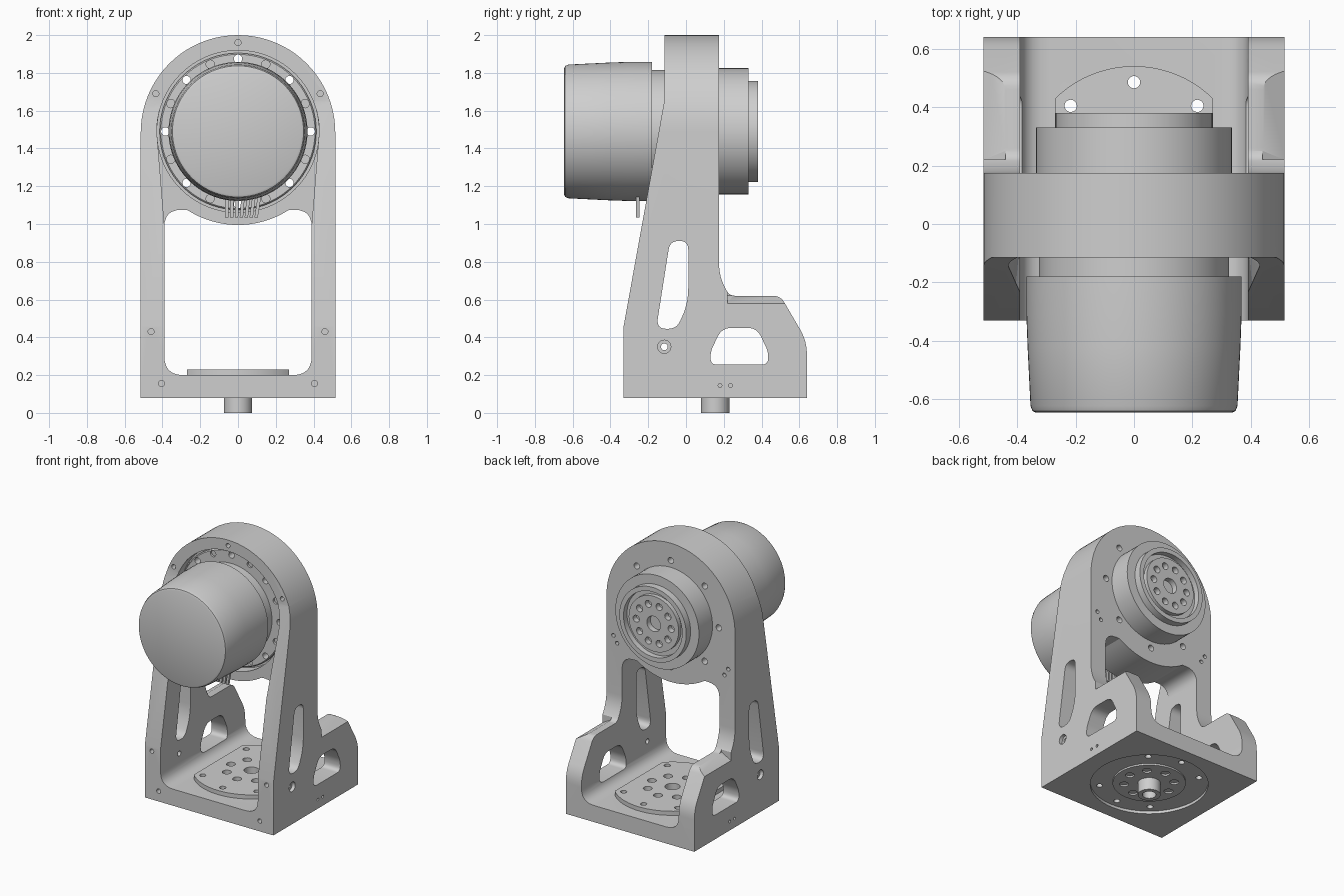
import bpy, bmesh
from math import sin, cos, pi, radians, asin
from mathutils import Vector

if "Cube" in bpy.data.objects:
    bpy.data.objects.remove(bpy.data.objects["Cube"], do_unlink=True)

grey = bpy.data.materials.new("machined grey")
grey.use_nodes = True
COLOUR = (0.62, 0.62, 0.62, 1)
grey.diffuse_color = COLOUR
grey.node_tree.nodes["Principled BSDF"].inputs["Base Color"].default_value = COLOUR

AXIS_Z = 1.49      # height of the motor axis
BASE_Y = 0.155     # depth of the base flange centre


def place(axis, u, v, w):
    return {"X": (w, u, v), "Y": (u, w, v), "Z": (u, v, w)}[axis]


def finish(name, bm):
    bmesh.ops.recalc_face_normals(bm, faces=bm.faces)
    mesh = bpy.data.meshes.new(name)
    bm.to_mesh(mesh)
    bm.free()
    mesh.materials.append(grey)
    obj = bpy.data.objects.new(name, mesh)
    bpy.context.collection.objects.link(obj)
    return obj


def add_prism(bm, pts, axis, lo, hi):
    rings = [[bm.verts.new(place(axis, u, v, w)) for u, v in pts] for w in (lo, hi)]
    for ring in rings:
        bm.faces.new(ring)
    n = len(pts)
    for i in range(n):
        j = (i + 1) % n
        bm.faces.new((rings[0][i], rings[0][j], rings[1][j], rings[1][i]))


def prism(name, pts, axis, lo, hi):
    bm = bmesh.new()
    add_prism(bm, pts, axis, lo, hi)
    return finish(name, bm)


def arc(u, v, r, start, end, n):
    return [(u + r * cos(start + (end - start) * i / n),
             v + r * sin(start + (end - start) * i / n)) for i in range(n + 1)]


def circle(u, v, r, n=64):
    return arc(u, v, r, 0, 2 * pi, n)[:-1]


def rounded(corners, steps=6):
    """Closed polygon from (u, v, setback); each corner is eased by a curve."""
    out = []
    for i, (u, v, d) in enumerate(corners):
        p = Vector((u, v))
        if not d:
            out.append((u, v))
            continue
        a, b = (p + (Vector(q[:2]) - p).normalized() * d
                for q in (corners[i - 1], corners[(i + 1) % len(corners)]))
        for k in range(steps + 1):
            t = k / steps
            out.append(tuple(a * (1 - t) ** 2 + p * 2 * t * (1 - t) + b * t * t))
    return out


def drills(holes, axis, lo, hi):
    bm = bmesh.new()
    for u, v, r in holes:
        add_prism(bm, circle(u, v, r, 20), axis, lo, hi)
    return finish("drill_cutter", bm)


def polar(u, v, pcd, r, angles):
    return [(u + pcd * cos(radians(a)), v + pcd * sin(radians(a)), r) for a in angles]


def boolean(obj, cutter, op="DIFFERENCE"):
    mod = obj.modifiers.new("cut", "BOOLEAN")
    mod.operation, mod.solver, mod.object = op, "EXACT", cutter
    bpy.context.view_layer.objects.active = obj
    bpy.ops.object.modifier_apply(modifier=mod.name)
    bpy.data.objects.remove(cutter, do_unlink=True)


def lathe(name, profile, n=72):
    """Turn (radius, y) points about the motor axis."""
    bm = bmesh.new()
    rings = []
    for r, y in profile:
        pts = circle(0, AXIS_Z, r, n) if r else [(0, AXIS_Z)]
        rings.append([bm.verts.new((x, y, z)) for x, z in pts])
    for a, b in zip(rings, rings[1:]):
        for i in range(n):
            j = (i + 1) % n
            loop = [a[i % len(a)], a[j % len(a)], b[j % len(b)], b[i % len(b)]]
            bm.faces.new(list(dict.fromkeys(loop)))
    bmesh.ops.remove_doubles(bm, verts=bm.verts, dist=1e-5)
    return finish(name, bm)


# Frame: side profile intersected with the arched front outline
side = rounded([(-.33, .08, 0), (.64, .08, 0), (.64, .38, .07), (.50, .62, .04),
                (.23, .62, .03), (.175, .72, .07), (.175, 2.05, 0), (-.115, 2.05, 0),
                (-.115, 1.65, 0), (-.33, .46, 0)])
frame = prism("support_frame", side, "X", -.6, .6)
outline = [(-.515, .02), (.515, .02)] + arc(0, 1.485, .515, 0, pi, 40)
boolean(frame, prism("outline", outline, "Y", -1, 1), "INTERSECT")

# Window between the legs, its top following the motor ring
half = asin(.27 / .495)
ring_arc = [(u, v, 0) for u, v in arc(0, 1.49, .495, -pi / 2 + half, -pi / 2 - half, 20)]
window = rounded([(-.39, .2, .1), (.39, .2, .1), (.39, 1.075, .09)] + ring_arc
                 + [(-.39, 1.075, .09)])
boolean(frame, prism("window", window, "Y", -1, 1))

# Tapered clearance in front of the ring, then the round pocket
clearance = [(-.389, .985), (.389, .985)] + arc(0, AXIS_Z, .43, 0, pi, 40)
boolean(frame, prism("clearance", clearance, "Y", -.5, -.1145))
boolean(frame, prism("pocket", circle(0, AXIS_Z, .429), "Y", -.13, -.04))

# Lightening slots through both legs
front_slot = rounded([(-.085, .91, .046), (.012, .91, .046), (.012, .58, .08),
                      (-.05, .445, .045), (-.158, .445, .055)])
rear_slot = rounded([(.13, .255, .035), (.435, .255, .035), (.435, .325, .03),
                     (.375, .45, .05), (.19, .45, .05), (.13, .325, .03)])
for slot in (front_slot, rear_slot):
    boolean(frame, prism("slot", slot, "X", -1, 1))

# Chamfer on the outer top edge of each foot
for s in (-1, 1):
    wedge = [(s * .44, .621), (s * .53, .572), (s * .53, .66), (s * .44, .66)]
    boolean(frame, prism("wedge", wedge, "Y", .22, .7))

# Screw holes in the frame
for s in (-1, 1):
    lo, hi = sorted((s * .49, s * .6))
    boolean(frame, drills([(-.115, .35, .035)], "X", lo, hi))
    lo, hi = sorted((s * .47, s * .6))
    boolean(frame, drills([(.18, .145, .01), (.235, .145, .01)], "X", lo, hi))
boolean(frame, drills([(-.115, .35, .018)], "X", -1, 1))
low_holes = [(s * x, z, .016) for s in (-1, 1) for x, z in ((.46, .43), (.405, .155))]
boolean(frame, drills(low_holes, "Y", -.5, -.27))
boolean(frame, drills([(0, 1.96, .016), (-.435, 1.69, .016), (.435, 1.69, .016)],
                      "Y", -.2, -.06))
corner_holes = [(s * x, z, .014) for s in (-1, 1) for x, z in ((.43, 1.16), (.46, 1.21))]
boolean(frame, drills(corner_holes, "Y", .13, .3))
bolt_circle = polar(0, AXIS_Z, .385, .022, range(0, 360, 45))
boolean(frame, drills(bolt_circle, "Y", -.2, .3))

# Base flange with trimmed sides, bolt holes and underside recess
flange = prism("base_flange", circle(0, BASE_Y, .385, 80), "Z", .15, .23)
trim = [(-.27, -1), (.27, -1), (.27, 1), (-.27, 1)]
boolean(flange, prism("trim", trim, "Z", 0, 1), "INTERSECT")
boolean(frame, prism("recess", circle(0, BASE_Y, .387, 80), "Z", 0, .1))
outer = polar(0, BASE_Y, .33, .021, (49, 90, 131, 229, 270, 311))
inner = polar(0, BASE_Y, .165, .03, range(0, 360, 45))
boolean(frame, drills(outer, "Z", 0, .3))
boolean(flange, drills(outer, "Z", 0, .3))
top_holes = inner + [(0, BASE_Y, .05)]
boolean(frame, drills(top_holes, "Z", .17, .3))
boolean(flange, drills(top_holes, "Z", .17, .3))
hub = prism("base_hub", circle(0, BASE_Y, .24), "Z", .088, .12)
boolean(hub, drills(inner, "Z", 0, .11))
pin = prism("base_pin", circle(0, BASE_Y, .075, 32), "Z", 0, .11)
boolean(pin, drills([(0, BASE_Y, .045)], "Z", -.1, .06))

# Motor: tapered cover, neck and bolted mounting ring
cover = lathe("motor_cover", [
    (0, -.645), (.335, -.645), (.347, -.64), (.354, -.622), (.364, -.42), (.368, -.31),
    (.368, -.18), (.325, -.18), (.325, -.03), (0, -.03)])
mount = lathe("motor_mount_ring", [
    (.3, -.075), (.408, -.075), (.415, -.068), (.415, -.03), (.3, -.03), (.3, -.075)])
boolean(mount, drills(bolt_circle, "Y", -.2, .1))
boolean(mount, drills(polar(0, AXIS_Z, .385, .022, [a + 22.5 for a in range(0, 360, 45)]),
                      "Y", -.2, -.06))

# Gearbox and output disc at the rear
gearbox = lathe("gearbox", [
    (0, .15), (.335, .15), (.335, .33), (.268, .33), (.268, .38), (.235, .38),
    (.235, .34), (.2, .34), (.2, .37), (0, .37)])
boolean(gearbox, drills(polar(0, AXIS_Z, .14, .025, range(0, 360, 36))
                        + [(0, AXIS_Z, .055)], "Y", .33, .5))

# Wires leaving the underside of the cover
bm = bmesh.new()
for i in range(7):
    x = -.055 + i * .024
    bottom, top = x + (.002 * i - .005), x + .005 * i - .005
    add_prism(bm, [(bottom - .009, 1.035), (bottom + .009, 1.035),
                   (top + .009, 1.15), (top - .009, 1.15)], "Y", -.264, -.246)
wires = finish("motor_wires", bm)

# Smooth shading on the round surfaces
for obj in (frame, flange, hub, pin, cover, mount, gearbox):
    bpy.ops.object.select_all(action="DESELECT")
    obj.select_set(True)
    bpy.context.view_layer.objects.active = obj
    bpy.ops.object.shade_smooth_by_angle(angle=radians(30))
